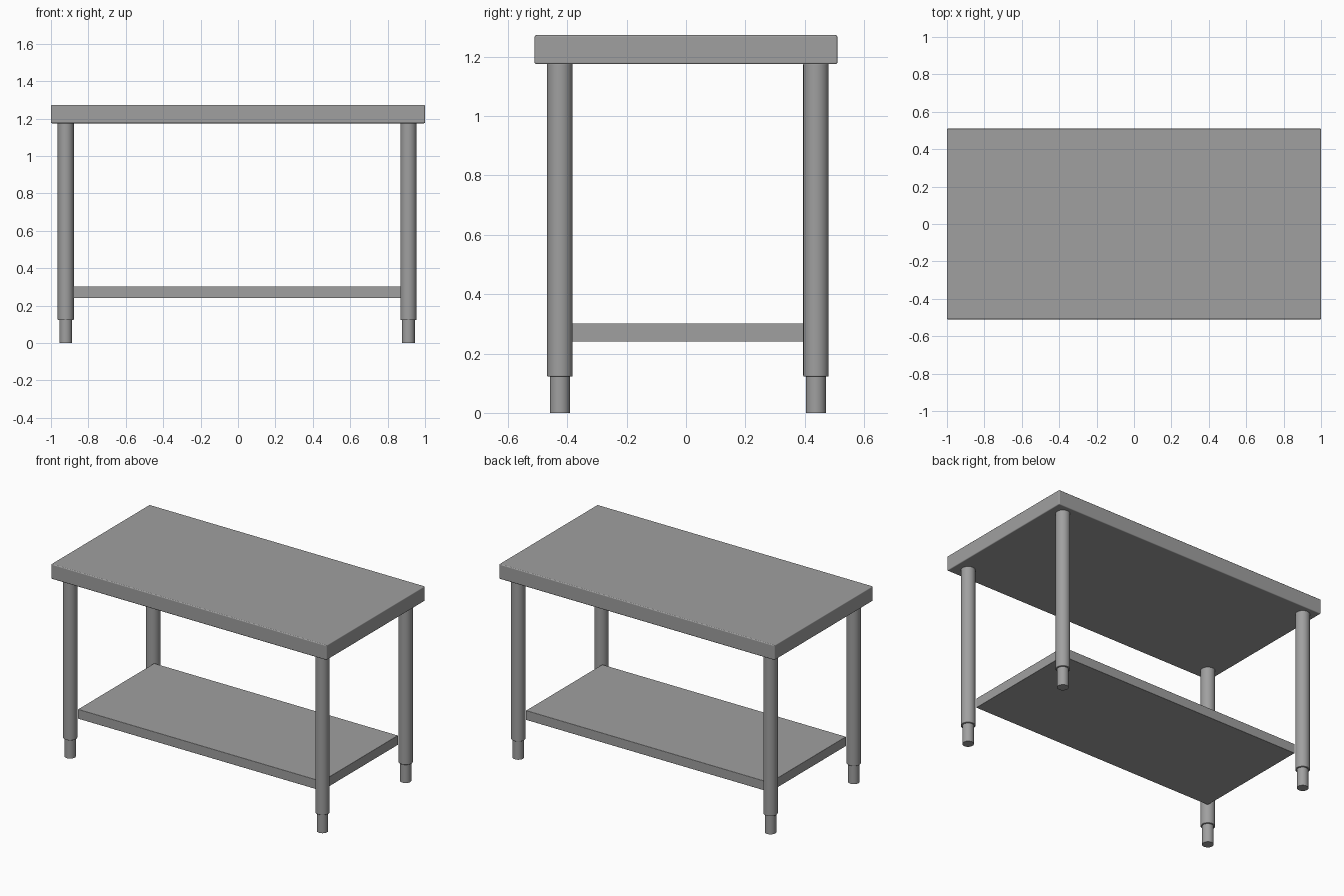
import bpy
import math

cube = bpy.data.objects.get("Cube")
if cube:
    bpy.data.objects.remove(cube, do_unlink=True)

steel = bpy.data.materials.new("brushed_grey")
steel.use_nodes = True
GREY = (0.35, 0.35, 0.35, 1)
steel.diffuse_color = GREY
steel.node_tree.nodes["Principled BSDF"].inputs["Base Color"].default_value = GREY


def finish(name, bevel):
    """Name the active part, colour it, round its edges and smooth it."""
    part = bpy.context.object
    part.name = name
    part.data.materials.append(steel)
    bpy.ops.object.transform_apply(location=False, rotation=False, scale=True)
    bpy.ops.object.shade_smooth_by_angle(angle=math.radians(35))
    if bevel:
        mod = part.modifiers.new("Rounded edges", 'BEVEL')
        mod.width = bevel
        mod.segments = 3
        mod.limit_method = 'ANGLE'
        mod.angle_limit = math.radians(40)
        mod.harden_normals = True


def slab(name, x, y, z, bevel):
    """Box spanning the given (low, high) ranges."""
    spans = (x, y, z)
    bpy.ops.mesh.primitive_cube_add(size=1, location=[(a + b) / 2 for a, b in spans])
    bpy.context.object.scale = [b - a for a, b in spans]
    finish(name, bevel)


def tube(name, x, y, radius, z, bevel):
    """Upright cylinder between two heights."""
    low, high = z
    bpy.ops.mesh.primitive_cylinder_add(vertices=48, radius=radius, depth=high - low,
                                        location=(x, y, (low + high) / 2))
    finish(name, bevel)


# Worktop and lower shelf
slab("worktop", (-1, 1), (-0.51, 0.51), (1.175, 1.273), 0.006)
slab("lower_shelf", (-0.89, 0.88), (-0.388, 0.402), (0.24, 0.302), 0.002)

# Four legs, each with an adjustable foot
for side, x in (("right", -0.921), ("left", 0.911)):
    for end, y in (("front", -0.425), ("back", 0.438)):
        tube(f"{end}_{side}_leg", x, y, 0.043, (0.122, 1.178), 0.004)
        tube(f"{end}_{side}_foot", x, y, 0.034, (0, 0.13), 0)
